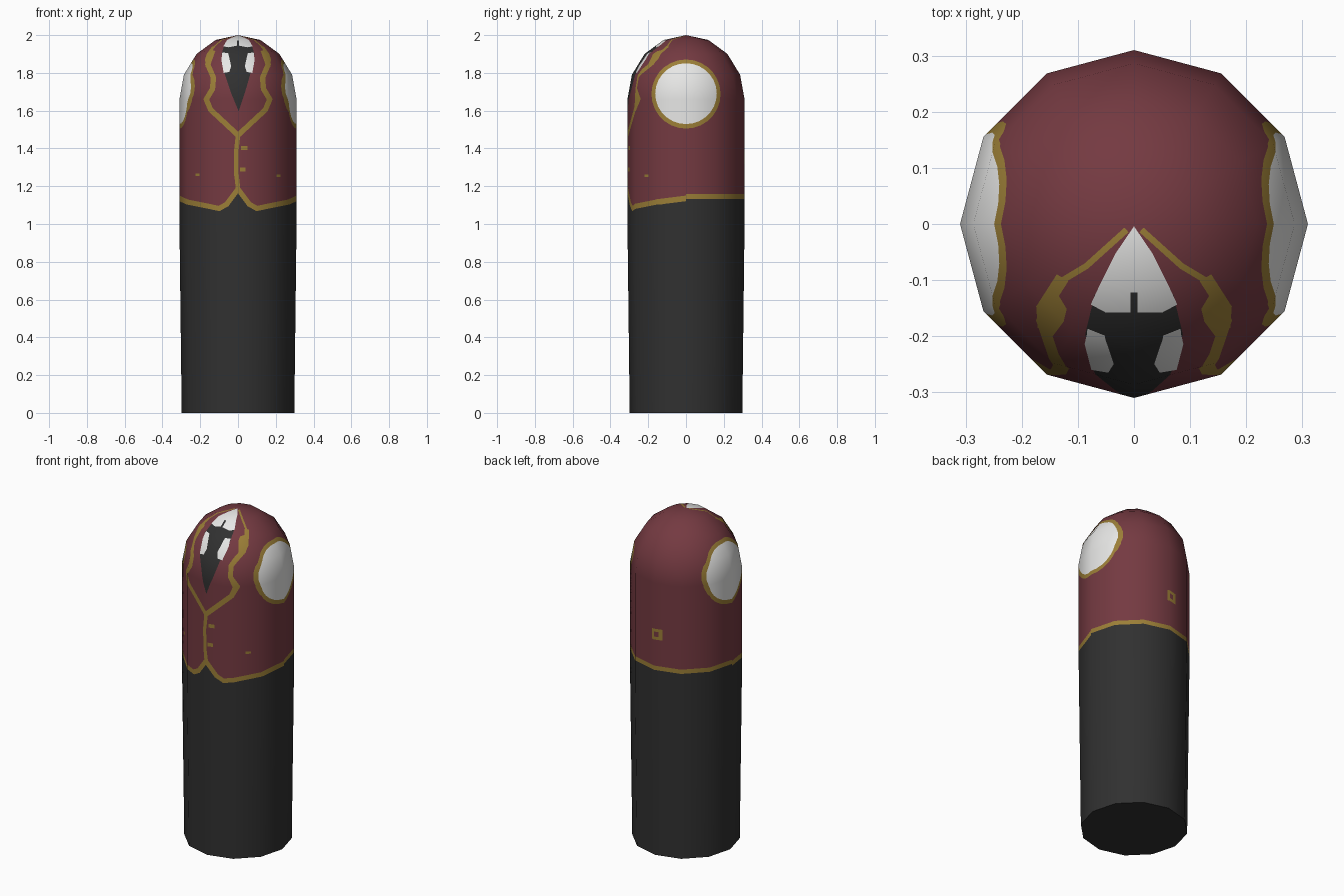
import bpy, bmesh, math
from mathutils import Vector

if "Cube" in bpy.data.objects:
    bpy.data.objects.remove(bpy.data.objects["Cube"])

SIDES, R, DOME_Z, DOME_H = 12, 0.31, 1.66, 0.34
PIVOT = Vector((0, 0, 1.7))
FRONT, BACK = Vector((0, -1, 0)), Vector((0, 1, 0))
RIGHT, LEFT, TOP = Vector((1, 0, 0)), Vector((-1, 0, 0)), Vector((0, 0, 1))

CHARCOAL, MAROON, GOLD, WHITE = range(4)
COLOURS = [("charcoal", (0.030, 0.030, 0.030)), ("maroon", (0.175, 0.042, 0.053)),
           ("gold", (0.33, 0.21, 0.038)), ("white", (0.80, 0.80, 0.79))]

# Body: twelve-sided tapered column with a domed top
bm = bmesh.new()
profile = [(0.298, 0.0), (R, 1.0), (R, DOME_Z)]
profile += [(R * math.cos(t), DOME_Z + DOME_H * math.sin(t))
            for t in (math.radians(22.5 * i) for i in (1, 2, 3))]
rings = [[bm.verts.new((r * math.cos(math.tau * i / SIDES), r * math.sin(math.tau * i / SIDES), z))
          for i in range(SIDES)] for r, z in profile]
apex = bm.verts.new((0, 0, DOME_Z + DOME_H))
bm.faces.new(rings[0][::-1])
for i in range(SIDES):
    j = (i + 1) % SIDES
    for lo, hi in zip(rings, rings[1:]):
        bm.faces.new((lo[i], lo[j], hi[j], hi[i]))
    bm.faces.new((rings[-1][i], rings[-1][j], apex))


def paint(outline, axis, mat):
    """Cut a convex outline into the surface along an axis and colour the inside."""
    if axis.z:
        pts = [Vector((u, v, 0)) for u, v in outline]
    elif axis.x:
        pts = [Vector((0, u, v)) for u, v in outline]
    else:
        pts = [Vector((u, 0, v)) for u, v in outline]
    mid = sum(pts, Vector()) / len(pts)
    planes = []
    for a, b in zip(pts, pts[1:] + pts[:1]):
        n = (b - a).cross(axis).normalized()
        planes.append((a, -n if (mid - a).dot(n) > 0 else n))
    faces = [f for f in bm.faces if (f.calc_center_median() - PIVOT).dot(axis) > 1e-6
             and all(min((v.co - a).dot(n) for v in f.verts) < -1e-5 for a, n in planes)]
    for a, n in planes:
        if not faces:
            return
        geom = list({e for f in faces for e in (*f.verts, *f.edges)}) + faces
        cut = bmesh.ops.bisect_plane(bm, geom=geom, dist=1e-5, plane_co=a, plane_no=n)
        faces = [g for g in cut["geom"] if isinstance(g, bmesh.types.BMFace)
                 and (g.calc_center_median() - a).dot(n) < 0]
    for f in faces:
        f.material_index = mat


def stroke(path, width, axis, mat=GOLD):
    """Paint a line of even width along a path."""
    for p, q in zip(path, path[1:]):
        p, q = Vector(p), Vector(q)
        d = (q - p).normalized()
        s = Vector((-d.y, d.x)) * width / 2
        p, q = p - d * width * 0.2, q + d * width * 0.2
        paint([p + s, q + s, q - s, p - s], axis, mat)


def box(x, z, w, h, axis, mat=GOLD):
    paint([(x - w / 2, z - h / 2), (x + w / 2, z - h / 2),
           (x + w / 2, z + h / 2), (x - w / 2, z + h / 2)], axis, mat)


def flip(path, s):
    return [(s * u, v) for u, v in path]


def oval(ru, rv, z):
    return [(ru * math.cos(math.tau * i / 28), z + rv * math.sin(math.tau * i / 28)) for i in range(28)]


# Jacket cloth above the hem
hem = [(0.33, 1.145), (0.27, 1.117), (0.156, 1.094), (0.1, 1.082), (0.06, 1.105), (0, 1.185)]
box(0, 1.645, 1, 1.0, BACK, MAROON)
for s in (1, -1):
    for p, q in zip(hem, hem[1:]):
        paint(flip([p, q, (q[0], 2.1), (p[0], 2.1)], s), FRONT, MAROON)

# Gold hem, lapels and front edge
box(0, 1.145, 1, 0.026, BACK)
lapel = [(0.135, 1.915), (0.16, 1.845), (0.13, 1.775), (0.135, 1.715),
         (0.168, 1.66), (0.145, 1.605), (0.0, 1.47)]
collar = [(0.015, -0.012), (0.085, -0.075), (0.135, -0.105)]
shoulder = [(0.13, -0.1), (0.162, -0.15), (0.16, -0.18)]
for s in (1, -1):
    stroke(flip(hem, s), 0.027, FRONT)
    stroke(flip(lapel, s), 0.028, FRONT)
    stroke(flip(collar, s), 0.011, TOP)
    stroke(flip(shoulder, s), 0.024, TOP)
stroke([(0.0, 1.47), (-0.01, 1.38), (-0.008, 1.26), (0.0, 1.19)], 0.024, FRONT)

# Buttons and pocket studs
for x, z, w, h in ((0.033, 1.403, 0.034, 0.022), (0.025, 1.288, 0.03, 0.022),
                   (0.215, 1.255, 0.02, 0.014), (-0.215, 1.26, 0.02, 0.014)):
    box(x, z, w, h, FRONT)

# Square buckle on the back
box(-0.018, 1.35, 0.065, 0.066, BACK)
box(-0.014, 1.35, 0.026, 0.03, BACK, MAROON)

# Dark front panel, two white patches and the white peak
side = [(0.035, 1.69), (0.072, 1.80), (0.087, 1.90), (0.07, 1.955)]
paint([(0.006, 1.59)] + side + flip(side[::-1], -1), FRONT, CHARCOAL)
patch = [(0.052, 1.905), (0.083, 1.908), (0.088, 1.87), (0.076, 1.80), (0.046, 1.805), (0.036, 1.835)]
for s in (1, -1):
    paint(flip(patch, s), FRONT, WHITE)
peak = [(0.04, -0.063), (0.064, -0.115), (0.078, -0.143), (0.05, -0.158)]
paint([(0, -0.004)] + peak + flip(peak[::-1], -1), TOP, WHITE)
box(0, -0.142, 0.012, 0.04, TOP, CHARCOAL)

# White side discs with gold rims
for axis in (RIGHT, LEFT):
    paint(oval(0.183, 0.183, 1.688), axis, GOLD)
    paint(oval(0.163, 0.161, 1.69), axis, WHITE)

# Finish the mesh with rounded shading and a flat base
mesh = bpy.data.meshes.new("body")
for f in bm.faces:
    f.smooth = True
bm.normal_update()
bm.to_mesh(mesh)
bm.free()
for name, rgb in COLOURS:
    m = bpy.data.materials.new(name)
    m.diffuse_color = (*rgb, 1)
    m.use_nodes = True
    m.node_tree.nodes["Principled BSDF"].inputs["Base Color"].default_value = m.diffuse_color
    mesh.materials.append(m)
normals = [Vector((0, 0, 1))] * len(mesh.loops)
for poly in mesh.polygons:
    for li in poly.loop_indices:
        c = mesh.vertices[mesh.loops[li].vertex_index].co
        up = max(0.0, c.z - DOME_Z) / DOME_H ** 2
        flat = poly.normal.z < -0.9
        normals[li] = poly.normal.copy() if flat else Vector((c.x / R ** 2, c.y / R ** 2, up)).normalized()
mesh.normals_split_custom_set(normals)
body = bpy.data.objects.new("body", mesh)
bpy.context.collection.objects.link(body)
